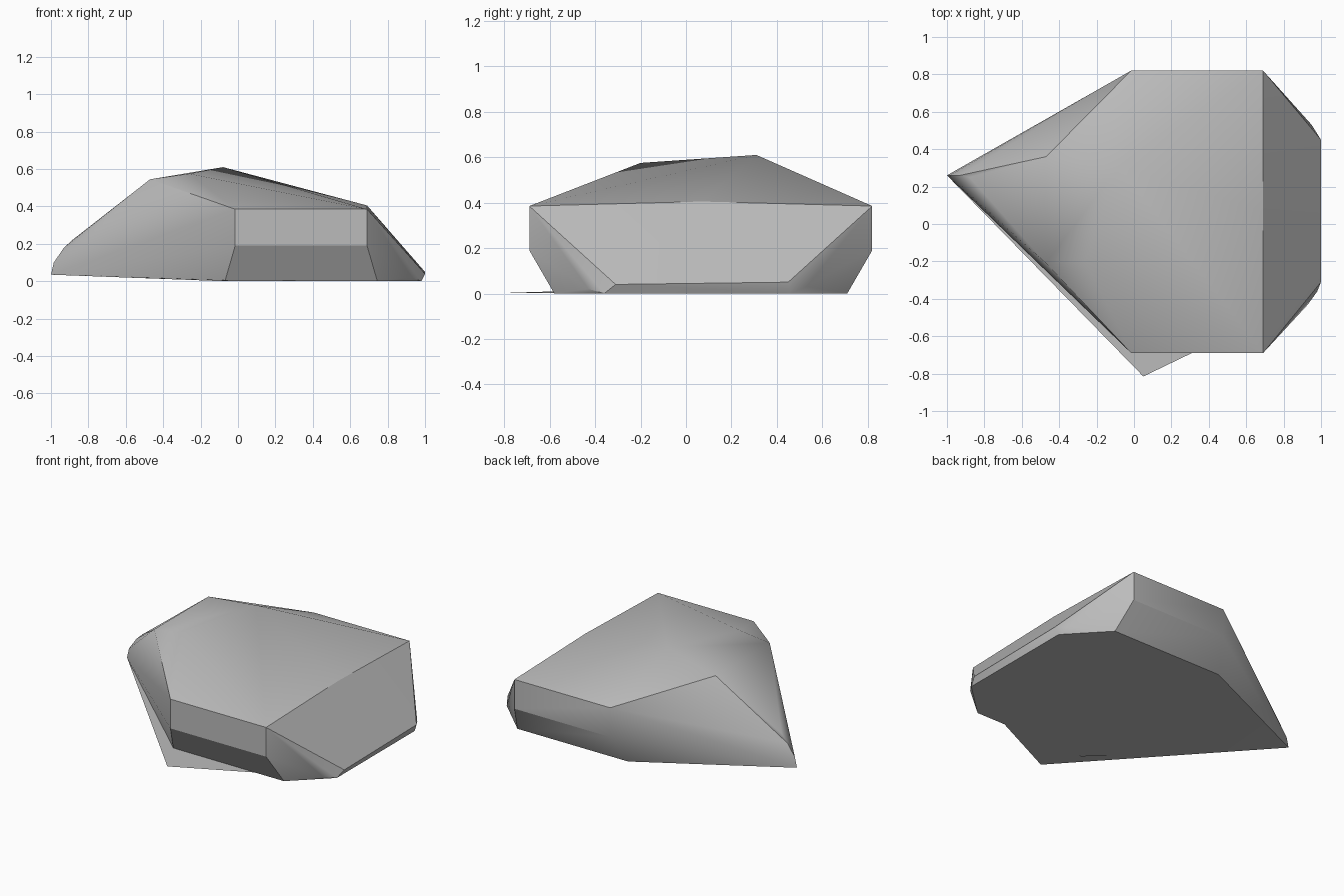
import bpy, bmesh, math

cube = bpy.data.objects.get("Cube")
if cube:
    bpy.data.objects.remove(cube, do_unlink=True)

# One plain stone colour
GREY = (0.5, 0.5, 0.5, 1)
stone = bpy.data.materials.new("stone_grey")
stone.use_nodes = True
stone.diffuse_color = GREY
bsdf = stone.node_tree.nodes["Principled BSDF"]
bsdf.inputs["Base Color"].default_value = GREY
bsdf.inputs["Roughness"].default_value = 0.9


def add_object(name, bm):
    mesh = bpy.data.meshes.new(name)
    bmesh.ops.recalc_face_normals(bm, faces=bm.faces)
    bm.to_mesh(mesh)
    bm.free()
    mesh.materials.append(stone)
    obj = bpy.data.objects.new(name, mesh)
    bpy.context.collection.objects.link(obj)
    bpy.ops.object.select_all(action="DESELECT")
    obj.select_set(True)
    bpy.context.view_layer.objects.active = obj
    bpy.ops.object.shade_smooth_by_angle(angle=math.radians(30))
    return obj


# Boulder: the hull of its chiselled corners
FRONT, BACK = -0.69, 0.82
crown = [(-0.08, 0.31, 0.61), (-0.26, -0.20, 0.575),
         (-0.47, -0.21, 0.545), (-0.47, 0.36, 0.545)]
shoulder = [(x, y, z) for x in (-0.015, 0.69) for y in (FRONT, BACK)
            for z in (0.19, 0.385)] + [(0.69, 0.07, 0.405)]
foot = [(x, y, 0) for x in (-0.07, 0.745) for y in (-0.58, 0.71)]
nose = [(-1, 0.26, 0.035), (-0.985, 0.26, 0.1), (-0.93, 0.26, 0.18),
        (-0.88, 0.25, 0.225)]
toe = [(0.98, -0.36, 0), (0.98, 0.46, 0), (1, -0.31, 0.04), (1, 0.45, 0.05),
       (0.93, -0.43, 0.02), (0.95, 0.53, 0.03)]

bm = bmesh.new()
for co in crown + shoulder + foot + nose + toe:
    bm.verts.new(co)
hull = bmesh.ops.convex_hull(bm, input=bm.verts)
loose = [v for v in bm.verts if not v.link_faces]
bmesh.ops.delete(bm, geom=loose, context="VERTS")
bmesh.ops.dissolve_limit(bm, angle_limit=math.radians(1),
                         verts=bm.verts, edges=bm.edges)
add_object("boulder", bm)

# Thin ledge that sticks out at the front of the base
bm = bmesh.new()
outline = [(-0.99, 0.25, 0.035), (0.05, -0.815, 0.002),
           (0.6, -0.55, 0.002), (-0.07, -0.5, 0.004)]
face = bm.faces.new([bm.verts.new(co) for co in outline])
bmesh.ops.triangulate(bm, faces=[face])
add_object("base_ledge", bm)
